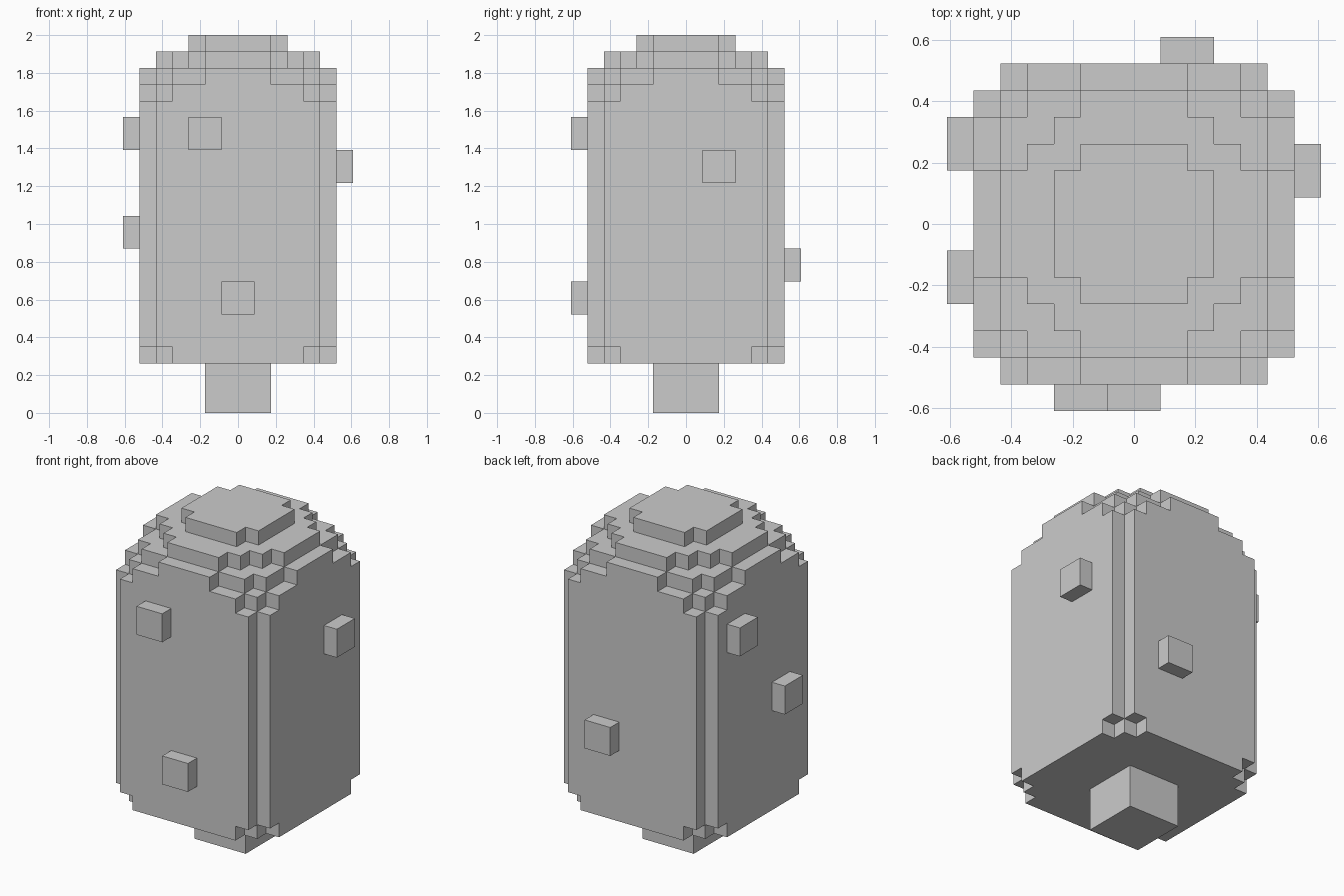
import bpy, bmesh, math
from mathutils import Vector

if "Cube" in bpy.data.objects:
    bpy.data.objects.remove(bpy.data.objects["Cube"])

U = 2 / 23  # block size: the model is 23 blocks tall


def box(x0, x1, y0, y1, z0, z1):
    return {(x, y, z) for x in range(x0, x1) for y in range(y0, y1) for z in range(z0, z1)}


def slab(z0, z1, steps):
    """Symmetric stepped outline: union of centred rectangles (half x, half y)."""
    cells = set()
    for hx, hy in steps:
        cells |= box(-hx, hx, -hy, hy, z0, z1)
    return cells


parts = {
    # short square foot
    "stem": slab(0, 3, [(2, 2)]),
    # trunk with notched corners and rounded ends
    "body": (slab(3, 4, [(6, 4), (5, 5), (4, 6)])
             | slab(4, 19, [(6, 5), (5, 6)])
             | slab(19, 20, [(6, 4), (5, 5), (4, 6)])
             | slab(20, 21, [(6, 2), (5, 4), (4, 5), (2, 6)])),
    # stepped dome
    "dome": (slab(21, 22, [(5, 2), (4, 3), (3, 4), (2, 5)])
             | slab(22, 23, [(3, 2), (2, 3)])),
    # small raised knobs on the four sides
    "front_knob_upper": box(-3, -1, -7, -6, 16, 18),
    "front_knob_lower": box(-1, 1, -7, -6, 6, 8),
    "right_knob": box(6, 7, 1, 3, 14, 16),
    "left_knob_upper": box(-7, -6, 2, 4, 16, 18),
    "left_knob_lower": box(-7, -6, -3, -1, 10, 12),
    "back_knob": box(1, 3, 6, 7, 8, 10),
}
solid = set().union(*parts.values())


def build(name, cells):
    """Skin the blocks, keeping only faces that are open to the outside."""
    bm = bmesh.new()
    for c in cells:
        for axis in range(3):
            for side in (0, 1):
                n = list(c)
                n[axis] += 2 * side - 1
                if tuple(n) in solid:
                    continue
                a, b = (axis + 1) % 3, (axis + 2) % 3
                ring = []
                for da, db in ((0, 0), (1, 0), (1, 1), (0, 1)):
                    p = Vector(c)
                    p[axis] += side
                    p[a] += da
                    p[b] += db
                    ring.append(bm.verts.new(p * U))
                bm.faces.new(ring if side else ring[::-1])
    bmesh.ops.remove_doubles(bm, verts=bm.verts[:], dist=U * 0.01)
    # merge flat areas into single faces
    bmesh.ops.dissolve_limit(bm, angle_limit=math.radians(1),
                             verts=bm.verts[:], edges=bm.edges[:])
    mesh = bpy.data.meshes.new(name)
    bm.to_mesh(mesh)
    bm.free()
    bpy.context.collection.objects.link(bpy.data.objects.new(name, mesh))


for part, blocks in parts.items():
    build(part, blocks)
